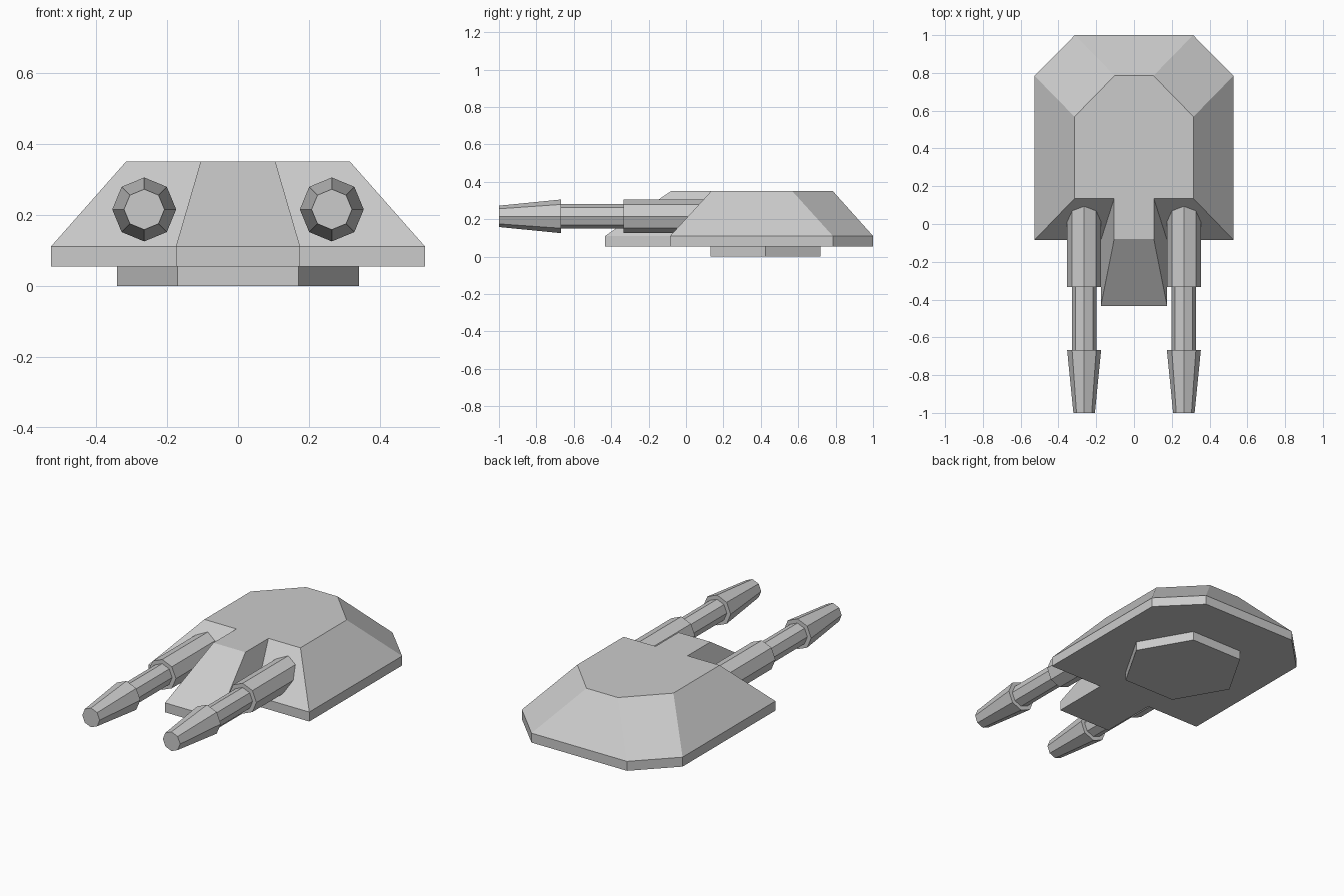
import bpy, bmesh
from math import cos, sin, pi

cube = bpy.data.objects.get("Cube")
if cube:
    bpy.data.objects.remove(cube, do_unlink=True)

grey = bpy.data.materials.new("armour grey")
grey.use_nodes = True
colour = (0.6, 0.6, 0.6, 1)
grey.diffuse_color = colour
grey.node_tree.nodes["Principled BSDF"].inputs["Base Color"].default_value = colour


def loft(name, rings):
    """Skin matching rings of points into a closed flat-shaded solid."""
    bm = bmesh.new()
    loops = [[bm.verts.new(p) for p in ring] for ring in rings]
    for a, b in zip(loops, loops[1:]):
        for i in range(len(a)):
            j = (i + 1) % len(a)
            bm.faces.new((a[i], a[j], b[j], b[i]))
    bm.faces.new(loops[0])
    bm.faces.new(loops[-1])
    bmesh.ops.recalc_face_normals(bm, faces=bm.faces)
    mesh = bpy.data.meshes.new(name)
    bm.to_mesh(mesh)
    bm.free()
    mesh.materials.append(grey)
    obj = bpy.data.objects.new(name, mesh)
    bpy.context.collection.objects.link(obj)
    return obj


def outline(half, z):
    """Mirror a half outline across x to make a full ring."""
    return [(x, y, z) for x, y in half] + [(-x, y, z) for x, y in reversed(half)]


# Turret hull: thin skirt with sloped armour and a notch beside the nose
skirt = [(0.313, 1), (0.527, 0.785), (0.527, -0.085), (0.175, -0.085), (0.175, -0.433)]
roof = [(0.103, 0.785), (0.315, 0.568), (0.315, 0.135), (0.105, 0.135), (0.105, -0.08)]
loft("turret_hull", [outline(skirt, 0.054), outline(skirt, 0.11), outline(roof, 0.35)])

# Hexagonal turret ring underneath
hexagon = [(0.34 * cos(i * pi / 3), 0.425 + 0.34 * sin(i * pi / 3)) for i in range(6)]
loft("turret_ring", [[(x, y, z) for x, y in hexagon] for z in (0, 0.054)])

# Twin octagonal guns: (y, radius) steps from sleeve to muzzle
gun = [(0.16, 0.09), (-0.333, 0.09), (-0.333, 0.065),
       (-0.667, 0.065), (-0.667, 0.09), (-1, 0.057)]
for side, x in (("left", 0.264), ("right", -0.264)):
    loft(side + "_gun", [[(x + r * cos(i * pi / 4), y, 0.215 + r * sin(i * pi / 4))
                          for i in range(8)] for y, r in gun])
